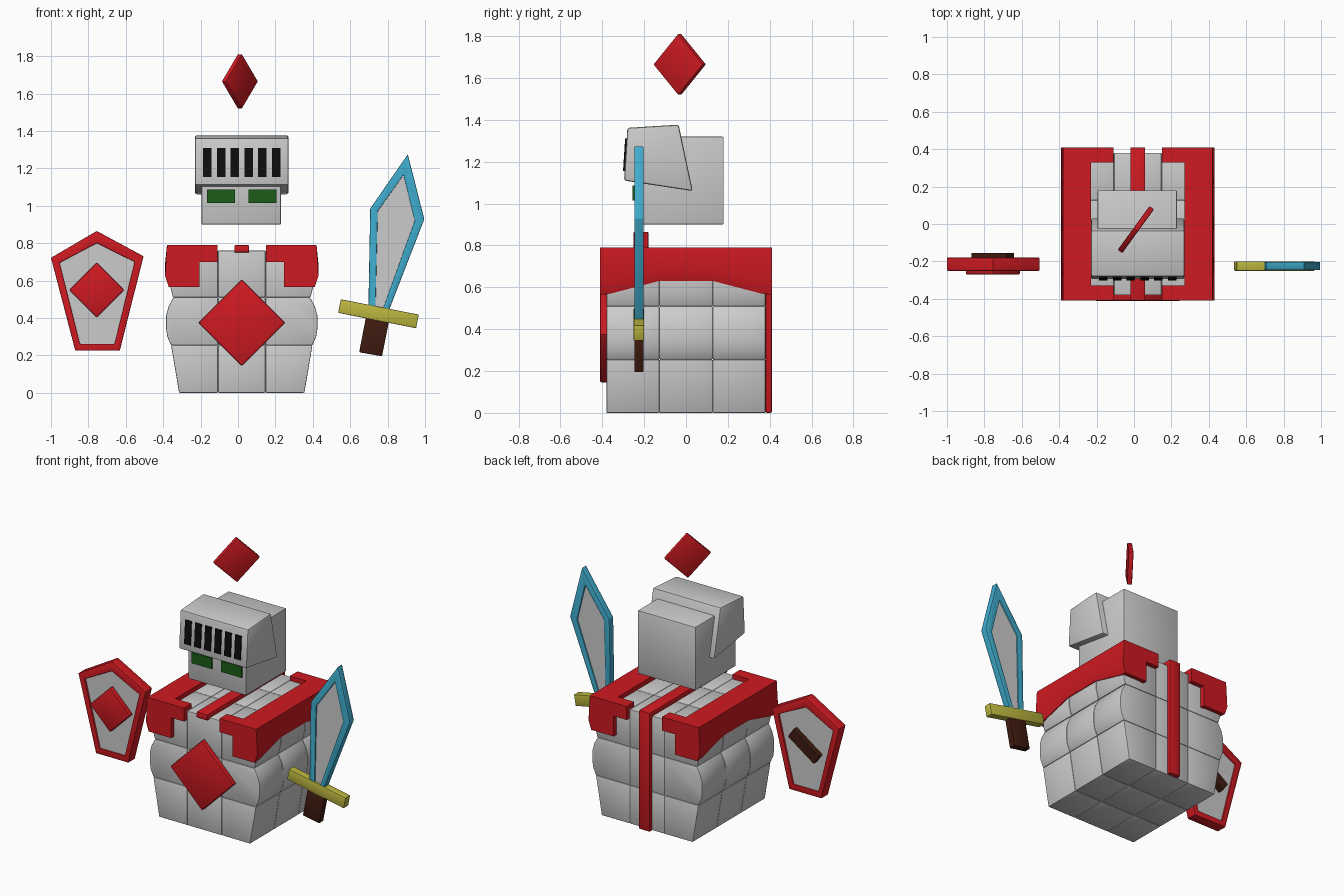
import bpy, bmesh, math
from mathutils import Vector

if "Cube" in bpy.data.objects:
    bpy.data.objects.remove(bpy.data.objects["Cube"])

CX = 0.02          # the torso and head sit slightly right of the origin


def material(name, rgb):
    m = bpy.data.materials.new(name)
    m.diffuse_color = (*rgb, 1)
    m.use_nodes = True
    m.node_tree.nodes["Principled BSDF"].inputs["Base Color"].default_value = m.diffuse_color
    return m


RED = material("red", (0.62, 0.01, 0.015))
BLUE = material("blue", (0.05, 0.42, 0.62))
YELLOW = material("yellow", (0.5, 0.47, 0.05))
BROWN = material("brown", (0.05, 0.011, 0.005))
GREEN = material("green", (0.012, 0.11, 0.01))
BLACK = material("black", (0.004, 0.004, 0.004))


def ring(pts, y):
    """Front-view (x, z) outline placed at depth y."""
    return [(x, y, z) for x, z in pts]


def prism(pts, y0, y1):
    return [ring(pts, y0), ring(pts, y1)]


def box(x0, x1, y0, y1, z0, z1):
    return prism([(x0, z0), (x1, z0), (x1, z1), (x0, z1)], y0, y1)


def diamond(x, z, r):
    return [(x, z + r), (x + r, z), (x, z - r), (x - r, z)]


def build(name, lofts, mat=None, bevel=0.006, hollow=False):
    """Skin each list of rings; caps on the ends, or closed on itself if hollow."""
    bm = bmesh.new()
    for rings in lofts:
        vs = [[bm.verts.new(p) for p in r] for r in rings]
        n = len(vs[0])
        pairs = list(zip(vs, vs[1:]))
        if hollow:
            pairs.append((vs[-1], vs[0]))
        for a, b in pairs:
            for i in range(n):
                j = (i + 1) % n
                bm.faces.new((a[i], a[j], b[j], b[i]))
        if not hollow:
            bm.faces.new(vs[0])
            bm.faces.new(vs[-1])
    bmesh.ops.recalc_face_normals(bm, faces=bm.faces)
    if bevel:
        sharp = [e for e in bm.edges if e.calc_face_angle(0) > math.radians(32)]
        bmesh.ops.bevel(bm, geom=sharp, offset=bevel, segments=2,
                        profile=0.5, affect='EDGES')
    me = bpy.data.meshes.new(name)
    bm.to_mesh(me)
    bm.free()
    ob = bpy.data.objects.new(name, me)
    bpy.context.collection.objects.link(ob)
    if mat:
        me.materials.append(mat)
    return ob


def frame(name, outer, inner, y0, y1, mat):
    return build(name, [[ring(outer, y0), ring(outer, y1),
                         ring(inner, y1), ring(inner, y0)]], mat, 0.004, True)


# Torso: three tiers of 3 x 3 blocks, side outline given as (z, half width)
tiers = [[(0, .335), (.255, .378)],
         [(.255, .378), (.30, .398), (.345, .405), (.41, .405), (.46, .392), (.51, .365)],
         [(.51, .368), (.58, .385), (.76, .385)]]
C = 0.127
blocks = []
for k, tier in enumerate(tiers):
    z0, z1 = tier[0][0], tier[-1][0]
    middle = [(CX - C, z0), (CX + C, z0), (CX + C, z1), (CX - C, z1)]
    sides = [[(CX + s * C, z0)] + [(CX + s * w, z) for z, w in tier] + [(CX + s * C, z1)]
             for s in (-1, 1)]
    for y0, y1 in ((-.38, -C), (-C, C), (C, .38)):
        blocks += [prism(p, y0, y1) for p in [middle] + sides]
build("torso", blocks, bevel=0.005)

# Shoulder guards, mirrored: arched side plate with front and back wings
for s, side in ((-1, "left"), (1, "right")):
    def m(pts):
        return [(CX + s * u, z) for u, z in pts]

    plate = [ring(m([(.25, .79), (.40, .79), (.41, low + .06), (.39, low), (.25, low)]), y)
             for y, low in ((-.41, .565), (-.36, .57), (-.13, .63),
                            (.13, .63), (.36, .57), (.41, .565))]
    parts = [plate]
    for f in (-1, 1):
        wing = m([(.13, .79), (.13, .70), (.225, .70), (.225, .565), (.25, .565), (.25, .79)])
        top = m([(.13, .74), (.25, .74), (.25, .79), (.13, .79)])
        parts += [prism(wing, f * .37, f * .41), prism(top, f * .33, f * .37)]
    build("shoulder_guard_" + side, parts, RED, 0)

# Red band over the top and down the back
band = [(-.41, .75), (.38, .75), (.38, 0), (.41, 0), (.41, .79), (-.41, .79)]
build("back_band", [[[(x, y, z) for y, z in band] for x in (-.02, .06)]], RED)
build("chest_diamond", [prism(diamond(CX, .375, .232), -.412, -.37)], RED, 0.008)

# Head with tilted visor, slits and eyes
build("head", [box(-.195, .23, -.245, .18, .90, 1.32)])
visor = [(-.296, 1.11), (.032, 1.06), (-.035, 1.377), (-.28, 1.362)]
build("visor", [[[(x, y, z) for y, z in visor] for x in (-.23, .27)]], None, 0.01)
slit = [(-.301, 1.155), (-.27, 1.155), (-.26, 1.31), (-.291, 1.31)]
build("visor_slits", [[[(x, y, z) for y, z in slit] for x in (x0, x0 + .045)]
                      for x0 in [-.186 + .0735 * i for i in range(6)]], BLACK, 0)
build("eyes", [box(x, x + .15, -.255, -.235, 1.015, 1.087) for x in (-.165, .055)], GREEN, 0)

# Floating crest gem, turned about the vertical axis
crest = build("crest_gem", [prism(diamond(0, 0, .147), -.015, .015)], RED)
crest.location = (.01, -.03, 1.665)
crest.rotation_euler.z = math.radians(54)

# Shield
rim = [(-.755, .865), (-.505, .73), (-.632, .225), (-.87, .225), (-1, .722)]
face = [(-.755, .80), (-.553, .70), (-.66, .262), (-.845, .262), (-.953, .695)]
frame("shield_rim", rim, face, -.25, -.18, RED)
build("shield_face", [prism(face, -.238, -.192)], None, 0)
build("shield_diamond", [prism(diamond(-.755, .55, .147), -.27, -.23)], RED)
handle = build("shield_handle", [box(-.115, .115, -.02, .02, -.035, .035)], BROWN, 0)
handle.location = (-.755, -.175, .55)
handle.rotation_euler.y = math.radians(-35)

# Sword
edge = [(.908, 1.275), (.996, .928), (.803, .43), (.697, .45), (.707, .985)]
core = [(.885, 1.165), (.945, .92), (.772, .44), (.735, .447), (.747, .97)]
frame("blade_edge", edge, core, -.247, -.203, BLUE)
build("blade_core", [prism(core, -.238, -.212)], None, 0)
build("sword_guard", [prism([(.55, .50), (.966, .418), (.952, .345), (.535, .428)],
                            -.25, -.20)], YELLOW, 0.004)
build("sword_grip", [prism([(.685, .41), (.808, .386), (.77, .195), (.648, .217)],
                           -.247, -.203)], BROWN, 0.004)

# Smooth the rounded blocks, keep corners crisp
for ob in bpy.context.scene.objects:
    ob.select_set(True)
    bpy.context.view_layer.objects.active = ob
bpy.ops.object.shade_smooth_by_angle(angle=math.radians(30))
